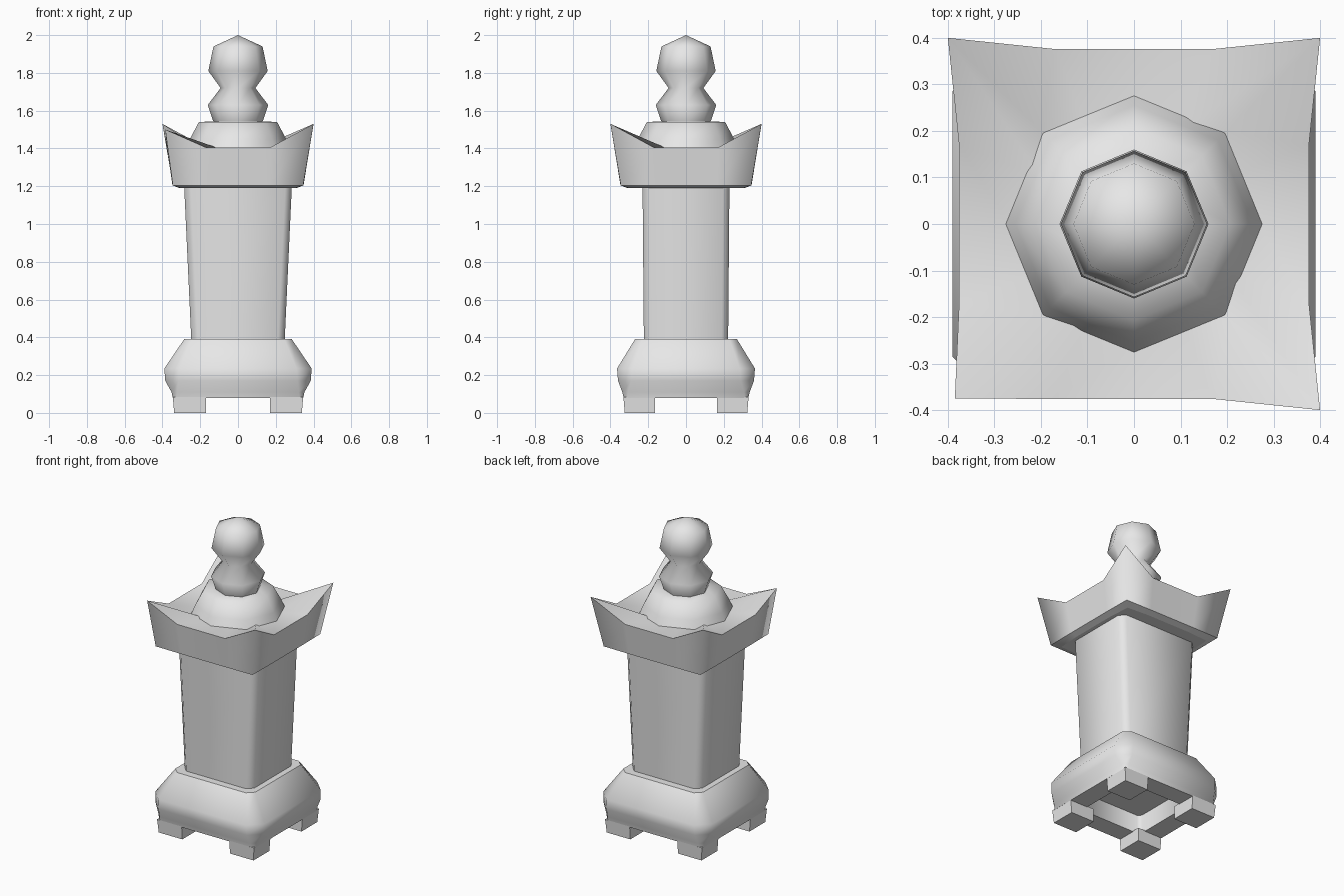
import bpy, bmesh, math
from mathutils import Vector, Matrix

if "Cube" in bpy.data.objects:
    bpy.data.objects.remove(bpy.data.objects["Cube"], do_unlink=True)

GREY = (0.8, 0.8, 0.8, 1)
stone = bpy.data.materials.new("grey_stone")
stone.use_nodes = True
stone.diffuse_color = GREY
next(n for n in stone.node_tree.nodes if n.type == 'BSDF_PRINCIPLED').inputs["Base Color"].default_value = GREY


def loft(name, rings, sharp=()):
    """Skin equal-length rings, cap both ends, smooth all but the listed rings."""
    bm = bmesh.new()
    rows = [[bm.verts.new(p) for p in ring] for ring in rings]
    n = len(rows[0])
    for a, b in zip(rows, rows[1:]):
        for i in range(n):
            j = (i + 1) % n
            bm.faces.new((a[i], a[j], b[j], b[i]))
    bm.faces.new(rows[0][::-1])
    bm.faces.new(rows[-1])
    for f in bm.faces:
        f.smooth = True
    for k in sharp:
        for i in range(n):
            bm.edges.get((rows[k][i], rows[k][(i + 1) % n])).smooth = False
    bmesh.ops.remove_doubles(bm, verts=bm.verts[:], dist=1e-4)
    bmesh.ops.recalc_face_normals(bm, faces=bm.faces[:])
    mesh = bpy.data.meshes.new(name)
    bm.to_mesh(mesh)
    bm.free()
    mesh.materials.append(stone)
    obj = bpy.data.objects.new(name, mesh)
    bpy.context.collection.objects.link(obj)
    return obj


def rect(hx, hy, z, c):
    """Rectangle with chamfered corners."""
    return [(x, y, z) for x, y in (
        (-hx + c, -hy), (hx - c, -hy), (hx, -hy + c), (hx, hy - c),
        (hx - c, hy), (-hx + c, hy), (-hx, hy - c), (-hx, -hy + c))]


def octagon(r, z):
    return [(r * math.cos(k * math.pi / 4), r * math.sin(k * math.pi / 4), z) for k in range(8)]


def roof_ring(mid, half, z, corner, corner_z):
    """Square ring with a flat middle on each side and free corners."""
    pts = []
    for k in range(4):
        turn = Matrix.Rotation(k * math.pi / 2, 3, 'Z')
        for p in ((-mid, -half, z), (mid, -half, z), (corner, -corner, corner_z)):
            pts.append(turn @ Vector(p))
    return pts


# Moulded base with a hollow underside
loft("base", [
    rect(0.22, 0.21, 0.20, 0.02),
    rect(0.22, 0.21, 0.08, 0.02),
    rect(0.345, 0.33, 0.08, 0.02),
    rect(0.352, 0.337, 0.11, 0.03),
    rect(0.385, 0.36, 0.17, 0.07),
    rect(0.39, 0.365, 0.235, 0.08),
    rect(0.285, 0.27, 0.39, 0.04),
], sharp=(0, 1, 2, 6))

# Four corner feet
for sx, side in ((1, "left"), (-1, "right")):
    for sy, end in ((-1, "front"), (1, "back")):
        def pad(outer, z):
            return [(sx * x, sy * y * 0.96, z) for x, y in (
                (0.17, 0.17), (outer, 0.17), (outer, outer), (0.17, outer))]
        foot = loft(f"foot_{end}_{side}", [pad(0.338, 0), pad(0.345, 0.085)], sharp=(0, 1))
        for poly in foot.data.polygons:
            poly.use_smooth = False

# Square column, widening upwards from side to side
loft("column", [rect(0.247, 0.223, 0.38, 0.035), rect(0.285, 0.23, 1.2, 0.035)], sharp=(0, 1))

# Roof with upturned corners
rim = roof_ring(0.17, 0.376, 1.405, 0.4, 1.53)
rim[-1] = Vector((-0.385, -0.375, 1.5))
loft("roof", [
    roof_ring(0.15, 0.31, 1.19, 0.30, 1.19),
    roof_ring(0.16, 0.347, 1.205, 0.345, 1.205),
    rim,
    roof_ring(0.10, 0.20, 1.40, 0.20, 1.40),
], sharp=(0, 1, 2))

# Dome on the roof
loft("dome", [octagon(r, z) for r, z in (
    (0.285, 1.38), (0.255, 1.45), (0.207, 1.54), (0.10, 1.545))], sharp=(0,))

# Double-ball finial
loft("finial", [octagon(r, z) for r, z in (
    (0.13, 1.54), (0.16, 1.63), (0.092, 1.72), (0.157, 1.81), (0.13, 1.94), (0, 2.0))],
    sharp=(0,))
